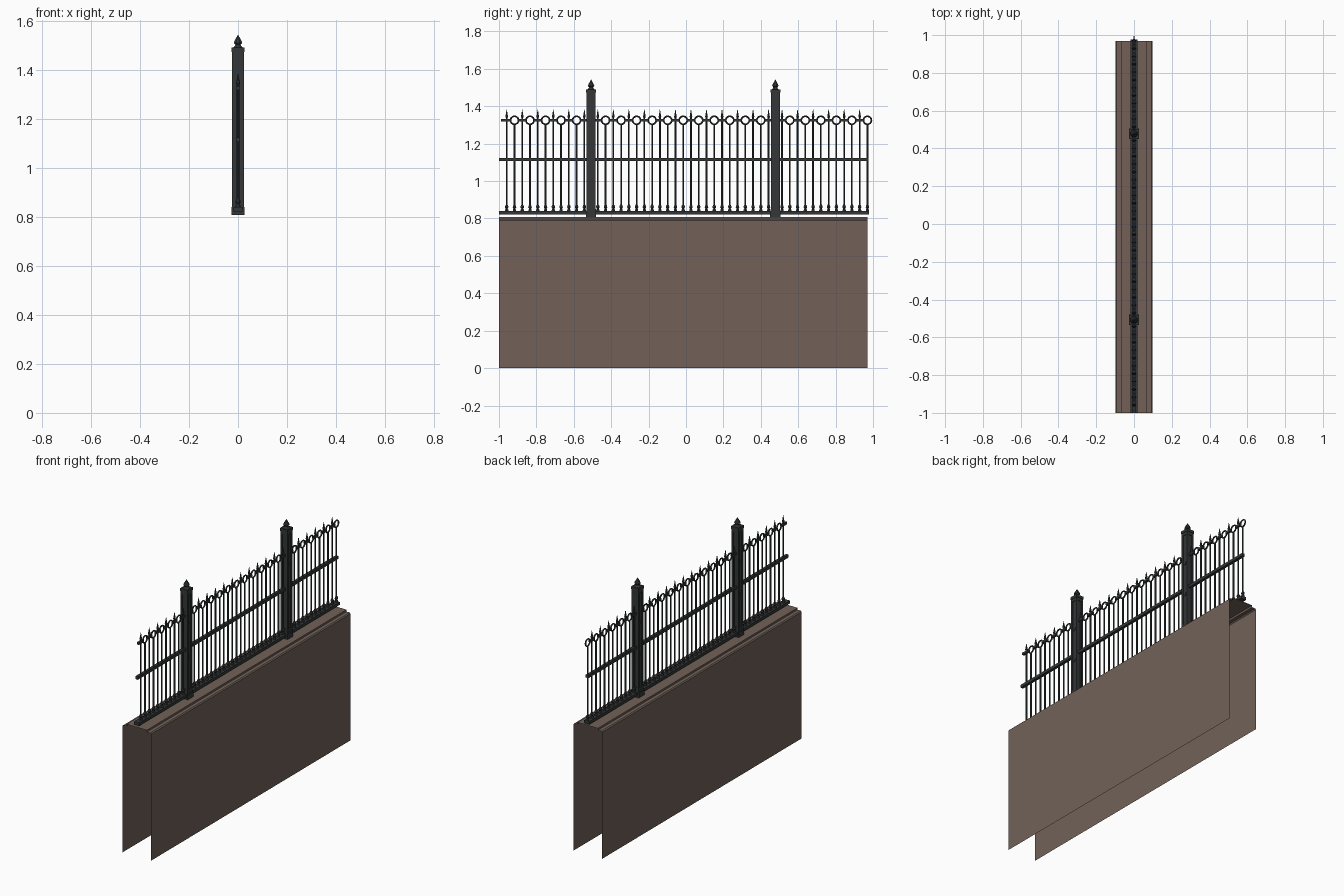
import bpy, bmesh, math
from mathutils import Matrix, Vector

if "Cube" in bpy.data.objects:
    bpy.data.objects.remove(bpy.data.objects["Cube"])

def material(name, rgb):
    m = bpy.data.materials.new(name)
    m.diffuse_color = (*rgb, 1)
    m.use_nodes = True
    m.node_tree.nodes["Principled BSDF"].inputs["Base Color"].default_value = m.diffuse_color
    return m

STONE = material("brown stone", (0.168, 0.121, 0.098))
IRON = material("black iron", (0.034, 0.037, 0.038))

def finish(bm, name, mat, smooth=False):
    me = bpy.data.meshes.new(name)
    bm.to_mesh(me)
    bm.free()
    me.materials.append(mat)
    ob = bpy.data.objects.new(name, me)
    bpy.context.collection.objects.link(ob)
    if smooth:
        bpy.ops.object.select_all(action='DESELECT')
        ob.select_set(True)
        bpy.context.view_layer.objects.active = ob
        bpy.ops.object.shade_smooth_by_angle(angle=math.radians(40))
    return ob

def box(bm, x0, x1, y0, y1, z0, z1):
    m = Matrix.Translation(((x0 + x1) / 2, (y0 + y1) / 2, (z0 + z1) / 2))
    bmesh.ops.create_cube(bm, size=1, matrix=m @ Matrix.Diagonal((x1 - x0, y1 - y0, z1 - z0, 1)))

def block(bm, y, half, z0, z1):
    box(bm, -half, half, y - half, y + half, z0, z1)

def lathe(bm, y, profile, n=6, turn=0.0):
    """Stack of (radius, z) rings around a vertical axis at (0, y)."""
    rings = []
    for r, z in profile:
        rings.append([bm.verts.new((r * math.cos(turn + 2 * math.pi * i / n),
                                    y + r * math.sin(turn + 2 * math.pi * i / n), z)) for i in range(n)])
    for a, b in zip(rings, rings[1:]):
        for i in range(n):
            j = (i + 1) % n
            bm.faces.new((a[i], a[j], b[j], b[i]))
    bm.faces.new(rings[0][::-1])
    bm.faces.new(rings[-1])

def hoop(bm, y, z, radius, minor, n=18, m=6):
    """Ring standing in the plane of the fence."""
    grid = []
    for i in range(n):
        a = 2 * math.pi * i / n
        d = Vector((0, math.cos(a), math.sin(a)))
        grid.append([bm.verts.new(Vector((minor * math.sin(2 * math.pi * k / m), y, z))
                     + d * (radius + minor * math.cos(2 * math.pi * k / m))) for k in range(m)])
    for i in range(n):
        for k in range(m):
            p, q, l = grid[i], grid[(i + 1) % n], (k + 1) % m
            bm.faces.new((p[k], q[k], q[l], p[l]))
    bmesh.ops.recalc_face_normals(bm, faces=bm.faces[:])

Y0, Y1, MID = -1.0, 0.97, -0.015
POSTS = (MID - 0.4925, MID + 0.4925)
PITCH = 0.083
RAIL_Z = 1.325

# bay centres: half bay on the left, full bay, half bay on the right
bays = ((Y0, 1, 5), (MID, -5, 5), (Y1, -5, 0))
ring_ys = [c + k * PITCH for c, a, b in bays for k in range(a, b + 1)]
spike_ys = [c + (k + 0.5) * PITCH for c, a, b in
            ((Y0, 0, 5), (MID, -6, 5), (Y1, -6, -1)) for k in range(a, b + 1)]

# wall: open shell with a stepped coping, hollow below and at the ends
bm = bmesh.new()
half = [(0.098, 0), (0.098, 0.79), (0.092, 0.796), (0.07, 0.796), (0.07, 0.808)]
prof = half + [(-x, z) for x, z in reversed(half)]
a = [bm.verts.new((x, Y0, z)) for x, z in prof]
b = [bm.verts.new((x, Y1, z)) for x, z in prof]
for i in range(len(prof) - 1):
    bm.faces.new((a[i], b[i], b[i + 1], a[i + 1]))
bmesh.ops.recalc_face_normals(bm, faces=bm.faces[:])
if max(bm.faces, key=lambda f: f.calc_center_median().z).normal.z < 0:
    bmesh.ops.reverse_faces(bm, faces=bm.faces[:])
finish(bm, "wall", STONE)

# bottom and middle rails
bm = bmesh.new()
box(bm, -0.018, 0.018, Y0, Y1 + 0.008, 0.821, 0.839)
finish(bm, "bottom_rail", IRON)
bm = bmesh.new()
box(bm, -0.009, 0.009, Y0, Y1 + 0.006, 1.106, 1.124)
finish(bm, "middle_rail", IRON)

# top rail: short pieces between the rings
bm = bmesh.new()
start = Y0 + 0.012
for y in ring_ys:
    box(bm, -0.007, 0.007, start, y - 0.02, RAIL_Z - 0.007, RAIL_Z + 0.007)
    start = y + 0.02
finish(bm, "top_rail", IRON)

# rings
bm = bmesh.new()
for y in ring_ys:
    hoop(bm, y, RAIL_Z, 0.0215, 0.0045)
finish(bm, "rings", IRON, True)

# pickets with foot collars; the spiked ones pass through the top rail
foot = [(0.010, 0.838), (0.010, 0.846), (0.006, 0.852), (0.011, 0.860), (0.009, 0.868), (0.0052, 0.874)]
bm = bmesh.new()
for y in ring_ys:
    lathe(bm, y, foot + [(0.0052, RAIL_Z - 0.022)])
finish(bm, "ring_pickets", IRON, True)
bm = bmesh.new()
for y in spike_ys:
    lathe(bm, y, foot + [(0.0052, 1.338), (0.0085, 1.343), (0.0065, 1.352), (0.0008, 1.383)])
finish(bm, "spiked_pickets", IRON, True)

# posts: plinth, panelled shaft, cap and finial
for n, y in enumerate(POSTS):
    bm = bmesh.new()
    block(bm, y, 0.0275, 0.808, 0.84)
    block(bm, y, 0.025, 0.84, 0.852)
    block(bm, y, 0.0195, 0.85, 1.48)
    for sx in (-1, 1):
        for sy in (-1, 1):
            cx, cy = sx * 0.0185, y + sy * 0.0185
            box(bm, cx - 0.0055, cx + 0.0055, cy - 0.0055, cy + 0.0055, 0.85, 1.475)
    block(bm, y, 0.024, 0.852, 0.868)
    block(bm, y, 0.024, 1.455, 1.475)
    block(bm, y, 0.0265, 1.473, 1.49)
    # studs on the panels where the rails meet
    for z in (1.065, 1.27):
        box(bm, -0.023, 0.023, y - 0.009, y + 0.009, z - 0.009, z + 0.009)
    finish(bm, f"post_{n + 1}", IRON)
    bm = bmesh.new()
    lathe(bm, y, [(0.022, 1.489), (0.014, 1.496), (0.012, 1.502), (0.019, 1.509),
                  (0.015, 1.518), (0.008, 1.53), (0.001, 1.542)], 8, math.pi / 8)
    finish(bm, f"finial_{n + 1}", IRON)
